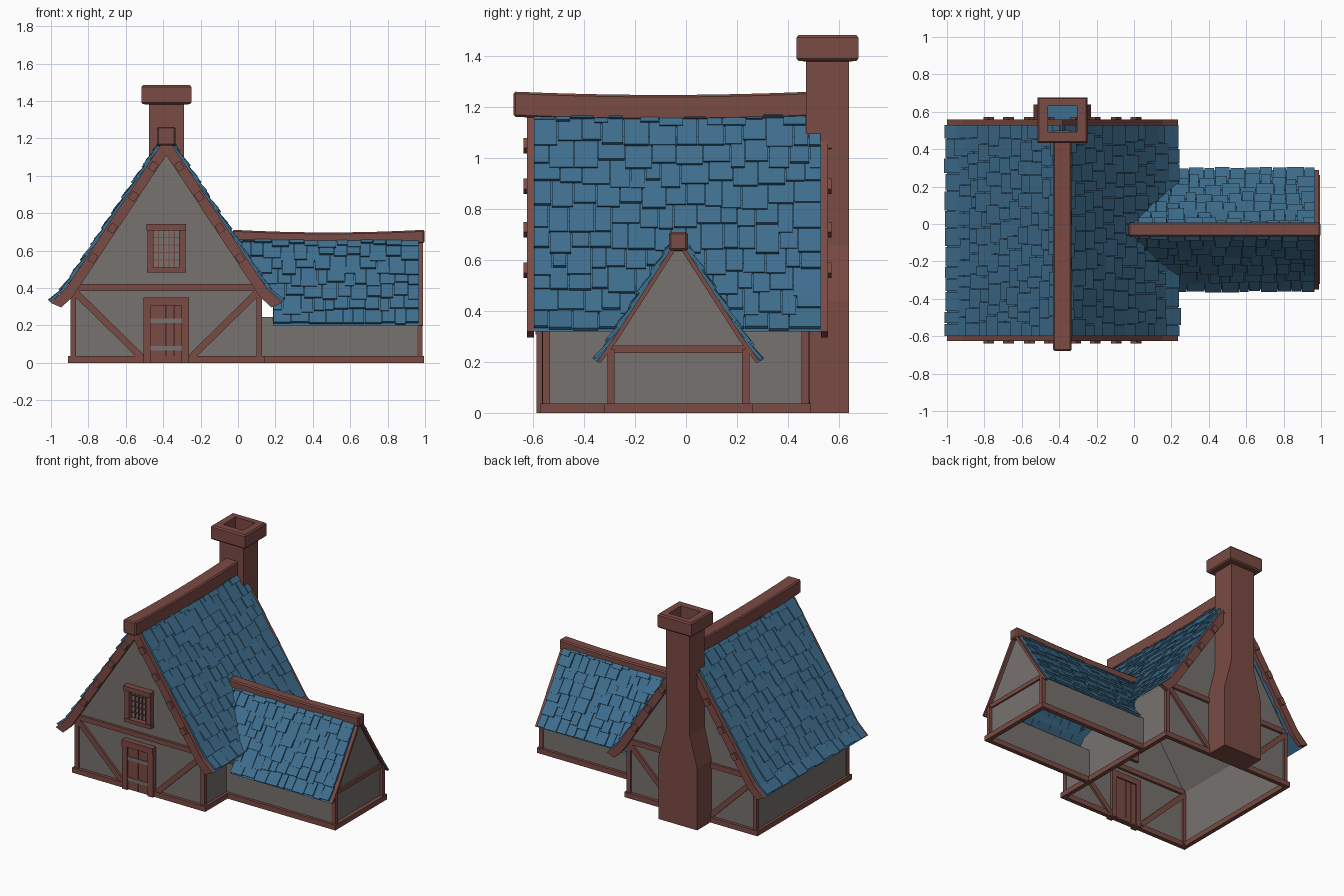
import bpy, bmesh, random
from math import hypot, pi
from mathutils import Matrix, Vector

random.seed(4)
if "Cube" in bpy.data.objects:
    bpy.data.objects.remove(bpy.data.objects["Cube"])


def material(name, rgb):
    m = bpy.data.materials.new(name)
    m.use_nodes = True
    m.diffuse_color = (*rgb, 1)
    m.node_tree.nodes["Principled BSDF"].inputs["Base Color"].default_value = (*rgb, 1)
    return m


WOOD = material("red brown timber", (0.195, 0.069, 0.056))
PLASTER = material("grey plaster", (0.185, 0.168, 0.156))
SLATE = material("blue slate", (0.048, 0.156, 0.27))

# Local frames: u across the gable, v along the ridge, z up
MAIN = Matrix.Translation((-0.383, 0, 0))
WING = Matrix.Translation((0, -0.03, 0)) @ Matrix.Rotation(pi / 2, 4, "Z")


def finish(name, bm, mats, frame, bevel=0):
    bmesh.ops.recalc_face_normals(bm, faces=bm.faces)
    me = bpy.data.meshes.new(name)
    bm.to_mesh(me)
    bm.free()
    for m in mats:
        me.materials.append(m)
    ob = bpy.data.objects.new(name, me)
    ob.matrix_world = frame
    bpy.context.scene.collection.objects.link(ob)
    if bevel:
        mod = ob.modifiers.new("soft edges", "BEVEL")
        mod.width, mod.segments = bevel, 1


def part(name, prisms, mat, frame, bevel=0):
    """Each prism is a (u, z) outline extruded from v0 to v1."""
    bm = bmesh.new()
    for outline, v0, v1 in prisms:
        a = [bm.verts.new((u, v0, z)) for u, z in outline]
        b = [bm.verts.new((u, v1, z)) for u, z in outline]
        bm.faces.new(a)
        bm.faces.new(b)
        for i in range(len(a)):
            j = (i + 1) % len(a)
            bm.faces.new((a[i], a[j], b[j], b[i]))
    finish(name, bm, [mat], frame, bevel)


def loft(name, rings, mats, frame, bevel=0):
    """Skin a row of four-cornered rings and close both ends."""
    bm = bmesh.new()
    rows = [[bm.verts.new(p) for p in r] for r in rings]
    for a, b in zip(rows, rows[1:]):
        for i in range(4):
            j = (i + 1) % 4
            bm.faces.new((a[i], a[j], b[j], b[i]))
    bm.faces.new(rows[0])
    bm.faces.new(rows[-1]).material_index = len(mats) - 1
    finish(name, bm, mats, frame, bevel)


def rect(u0, u1, z0, z1):
    return [(u0, z0), (u1, z0), (u1, z1), (u0, z1)]


def strut(p, q, w):
    p, q = Vector(p), Vector(q)
    n = (q - p).orthogonal().normalized() * w / 2
    return [tuple(c) for c in (p + n, q + n, q - n, p - n)]


def flip(outline, s):
    return [(s * u, z) for u, z in outline]


def on_slope(prof, s, lift=0):
    """Point at distance s down the roof profile, lifted off it."""
    for (u0, z0), (u1, z1) in zip(prof, prof[1:]):
        seg = hypot(u1 - u0, z1 - z0)
        if s <= seg or (u1, z1) == prof[-1]:
            t = s / seg
            du, dz = (u1 - u0) / seg, (z1 - z0) / seg
            return (u0 + (u1 - u0) * t - dz * lift, z0 + (z1 - z0) * t + du * lift)
        s -= seg


def roof(name, prof, v0, v_end, step, wide, frame):
    """Sheet and overlapping random slates; v_end(z) is the far edge."""
    length = sum(hypot(b[0] - a[0], b[1] - a[1]) for a, b in zip(prof, prof[1:]))
    bm = bmesh.new()
    slates = []
    for side in (-1, 1):
        near = [bm.verts.new((side * u, v0, z)) for u, z in prof]
        far = [bm.verts.new((side * u, v_end(z), z)) for u, z in prof]
        for i in range(len(prof) - 1):
            bm.faces.new((near[i], near[i + 1], far[i + 1], far[i]))
        row, s = 0, length
        while s > 0.05:
            v = v0
            end = v_end(on_slope(prof, s)[1])
            while v < end - 0.01:
                w = random.uniform(*wide)
                if end - v - w < wide[0] * 0.6:
                    w = end - v
                low = s + random.uniform(-0.024, 0.024) if row else s - random.uniform(0, 0.012)
                up = max(0.02, s - step * 1.35)
                h = random.uniform(0.014, 0.024)
                quad = [on_slope(prof, low, h - 0.014), on_slope(prof, low, h),
                        on_slope(prof, up, 0.006), on_slope(prof, up, -0.006)]
                slates.append((flip(quad, side), v + 0.002, v + w - 0.002))
                v += w
            s -= step
            row += 1
    finish(name + "_roof_sheet", bm, [SLATE], frame)
    part(name + "_roof_slates", slates, SLATE, frame)


def ridge(name, half, z0, z1, v0, v1, sag, frame):
    rings = []
    for i in range(9):
        t = i / 8
        d = sag * 4 * t * (1 - t)
        rings.append([(u, v0 + (v1 - v0) * t, z - d) for u, z in rect(-half, half, z0, z1)])
    loft(name + "_ridge_beam", rings, [WOOD], frame, 0.008)


def walls(name, hw, eave, apex, v0, v1, lined, frame):
    """Open-bottomed plaster shell; lined adds the sloped ceiling and far gable."""
    outline = [(-hw, 0), (-hw, eave), (0, apex), (hw, eave), (hw, 0)]
    bm = bmesh.new()
    a = [bm.verts.new((u, v0, z)) for u, z in outline]
    b = [bm.verts.new((u, v1, z)) for u, z in outline]
    bm.faces.new(a)
    if lined:
        bm.faces.new(b)
    for i in range(4) if lined else (0, 3):
        bm.faces.new((a[i], a[i + 1], b[i + 1], b[i]))
    finish(name + "_walls", bm, [PLASTER], frame)


def frame_timbers(name, hw, v0, v1, sill, post_top, ends, frame):
    """Sills around the foot and square corner posts."""
    t = 0.03
    bars = [(flip(rect(hw - t, hw, 0, sill), s), v0, v1) for s in (-1, 1)]
    posts = []
    for v in ends:
        bars.append((rect(-hw, hw, 0, sill), v, v + t))
        inset = 0.008 if v < 0 else -0.008
        for s in (-1, 1):
            posts.append((flip(rect(hw - 0.042, hw - 0.013, 0.01, post_top), s),
                          v + inset, v + t + inset))
    part(name + "_sills", bars, WOOD, frame)
    part(name + "_posts", posts, WOOD, frame)


def barge(prof, drop, inner):
    """Board outline hanging below one roof slope."""
    return prof + inner + [(0, prof[0][1] - drop)]


# Main house
MP = [(0, 1.21), (0.535, 0.4), (0.618, 0.32)]
walls("main", 0.505, 0.41, 1.175, -0.55, 0.47, True, MAIN)
frame_timbers("main", 0.525, -0.572, 0.492, 0.037, 0.4, (-0.572, 0.462), MAIN)
roof("main", MP, -0.6, lambda z: 0.53, 0.1, (0.055, 0.112), MAIN)
ridge("main", 0.05, 1.163, 1.262, -0.678, 0.5, 0.013, MAIN)

boards, pegs, gable = [], [], []
for s in (-1, 1):
    for v0, v1 in ((-0.625, -0.598), (0.53, 0.558)):
        boards.append((flip(barge(MP, 0.1, [(0.562, 0.296), (0.5, 0.353)]), s), v0, v1))
        for z in (0.56, 0.72, 0.89, 1.05):
            u = (1.21 - z) / 1.514 - 0.036
            pegs.append((flip(strut((u - 0.013, z + 0.02), (u + 0.013, z - 0.02), 0.038), s),
                         v0 - 0.014, v1 + 0.014))
    for v0, v1 in ((-0.565, -0.535), (0.455, 0.485)):
        gable.append((flip(strut((0.49, 0.38), (0.133, 0.03), 0.036), s), v0, v1))
for v0, v1 in ((-0.567, -0.533), (0.453, 0.487)):
    gable.append((rect(-0.49, 0.49, 0.385, 0.42), v0, v1))
part("barge_boards", boards, WOOD, MAIN)
part("barge_pegs", pegs, WOOD, MAIN)
part("gable_timbers", gable, WOOD, MAIN)

# Door
part("door_frame", [(flip(rect(0.082, 0.122, 0, 0.31), s), -0.588, -0.53) for s in (-1, 1)]
     + [(rect(-0.122, 0.122, 0.307, 0.35), -0.592, -0.53)], WOOD, MAIN)
part("door", [(rect(-0.082 + i * 0.041, -0.043 + i * 0.041, 0.008, 0.31), -0.576, -0.54)
              for i in range(4)], WOOD, MAIN)
part("door_bands", [(rect(-0.082, 0.082, z, z + 0.025), -0.581, -0.575)
                    for z in (0.065, 0.213)], PLASTER, MAIN)

# Window
part("window_frame", [(flip(rect(0.068, 0.102, 0.49, 0.72), s), -0.585, -0.53) for s in (-1, 1)]
     + [(rect(-0.104, 0.104, 0.483, 0.51), -0.59, -0.53),
        (rect(-0.106, 0.106, 0.708, 0.742), -0.596, -0.53)], WOOD, MAIN)
part("window_lattice", [(rect(u - 0.003, u + 0.003, 0.51, 0.71), -0.558, -0.55)
                        for u in (-0.042, -0.014, 0.014, 0.042)]
     + [(rect(-0.07, 0.07, z - 0.003, z + 0.003), -0.558, -0.55)
        for z in (0.55, 0.59, 0.63, 0.67)], WOOD, MAIN)

# Side wing, its roof running into the main slope
WP = [(0, 0.69), (0.25, 0.3), (0.32, 0.2)]
walls("wing", 0.272, 0.245, 0.665, -0.966, -0.12, False, WING)
frame_timbers("wing", 0.292, -0.994, -0.12, 0.037, 0.25, (-0.994,), WING)
roof("wing", WP, -0.968, lambda z: 0.413 - (1.21 - max(z, 0.3)) / 1.514, 0.085, (0.05, 0.1), WING)
ridge("wing", 0.037, 0.638, 0.711, -0.997, 0.03, 0.014, WING)
part("wing_barge_boards", [(flip(barge(WP, 0.032, [(0.306, 0.196), (0.24, 0.284)]), s),
                            -0.99, -0.966) for s in (-1, 1)], WOOD, WING)
part("wing_gable_beam", [(rect(-0.27, 0.27, 0.235, 0.265), -0.978, -0.95)], WOOD, WING)


# Chimney with broad foot, hollow cap and blue flue floor
def ring(z, half, y0, y1):
    return [(-half, y0, z), (half, y0, z), (half, y1, z), (-half, y1, z)]


loft("chimney", [ring(0, 0.153, 0.478, 0.64), ring(0.44, 0.153, 0.478, 0.64),
                 ring(0.66, 0.094, 0.472, 0.64), ring(1.38, 0.094, 0.472, 0.64),
                 ring(1.383, 0.126, 0.442, 0.67), ring(1.392, 0.134, 0.434, 0.677),
                 ring(1.474, 0.134, 0.434, 0.677), ring(1.484, 0.126, 0.442, 0.67),
                 ring(1.484, 0.078, 0.492, 0.63), ring(1.0, 0.078, 0.492, 0.63)],
     [WOOD, SLATE], MAIN)
